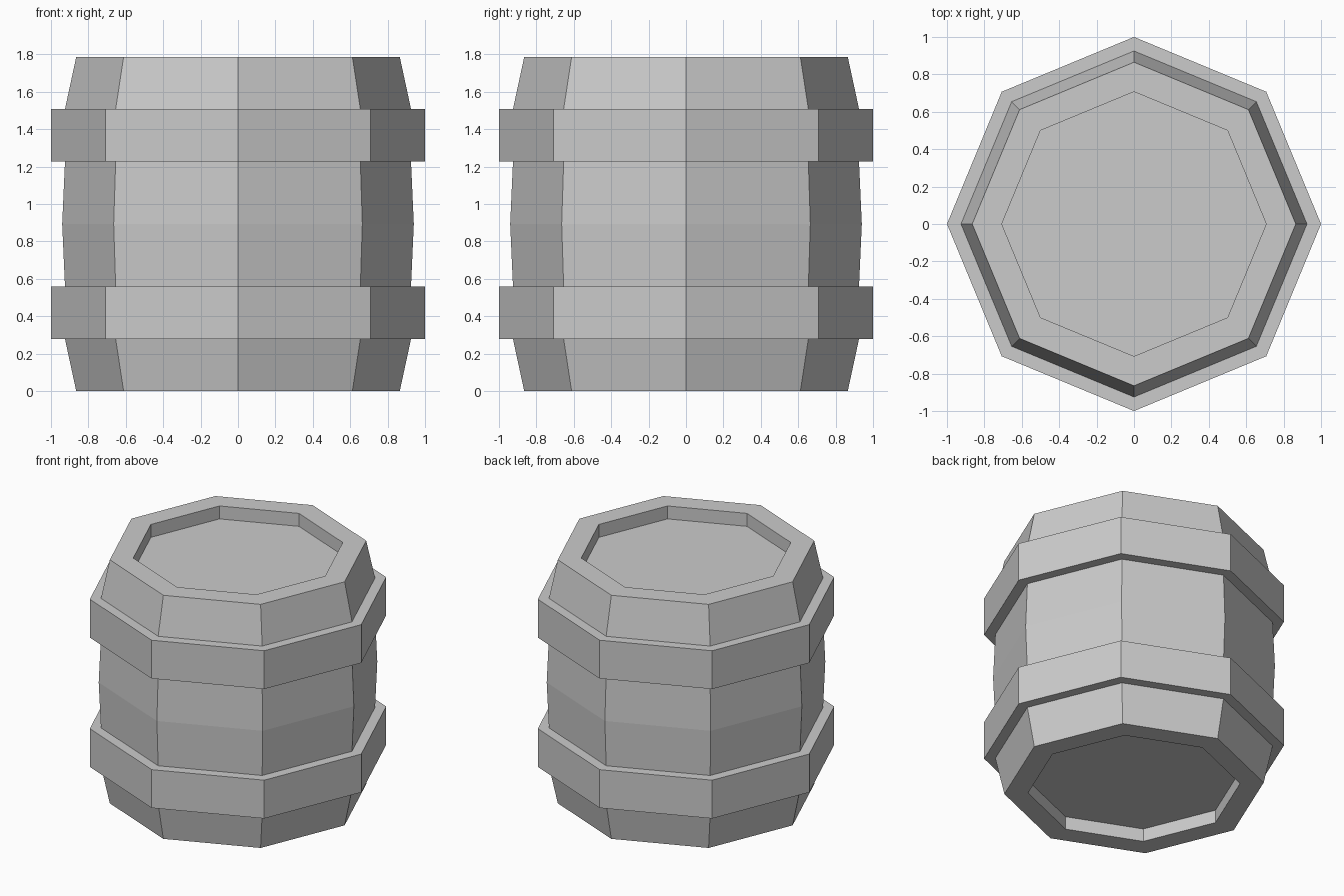
import bpy, math

if "Cube" in bpy.data.objects:
    bpy.data.objects.remove(bpy.data.objects["Cube"])

SIDES = 8
H = 1.786       # total height
DEPTH = 0.095   # recess depth of the lids


def lathe(name, profile, ring=False):
    """Spin (radius, z) points, listed bottom to top along the outside, into an octagonal solid."""
    verts = [(r * math.cos(a), r * math.sin(a), z)
             for r, z in profile
             for a in (2 * math.pi * i / SIDES for i in range(SIDES))]
    n = len(profile)
    faces = []
    for k in range(n if ring else n - 1):
        a, b = k * SIDES, (k + 1) % n * SIDES
        for i in range(SIDES):
            j = (i + 1) % SIDES
            faces.append((a + i, a + j, b + j, b + i))
    if not ring:
        faces.append(tuple(reversed(range(SIDES))))
        faces.append(tuple(range((n - 1) * SIDES, n * SIDES)))
    mesh = bpy.data.meshes.new(name)
    mesh.from_pydata(verts, [], faces)
    mesh.update()
    obj = bpy.data.objects.new(name, mesh)
    bpy.context.collection.objects.link(obj)
    return obj


# Barrel body: lower half profile mirrored to the top, with recessed lids
lower = [(0.707, DEPTH), (0.707, 0), (0.865, 0), (0.925, 0.278), (0.925, 0.559)]
upper = [(r, H - z) for r, z in reversed(lower)]
lathe("barrel_body", lower + [(0.94, H / 2)] + upper)

# Two hoops, inner faces sunk slightly into the body
for name, z0, z1 in (("lower_hoop", 0.278, 0.559), ("upper_hoop", H - 0.559, H - 0.278)):
    lathe(name, [(0.9, z0), (1, z0), (1, z1), (0.9, z1)], ring=True)
